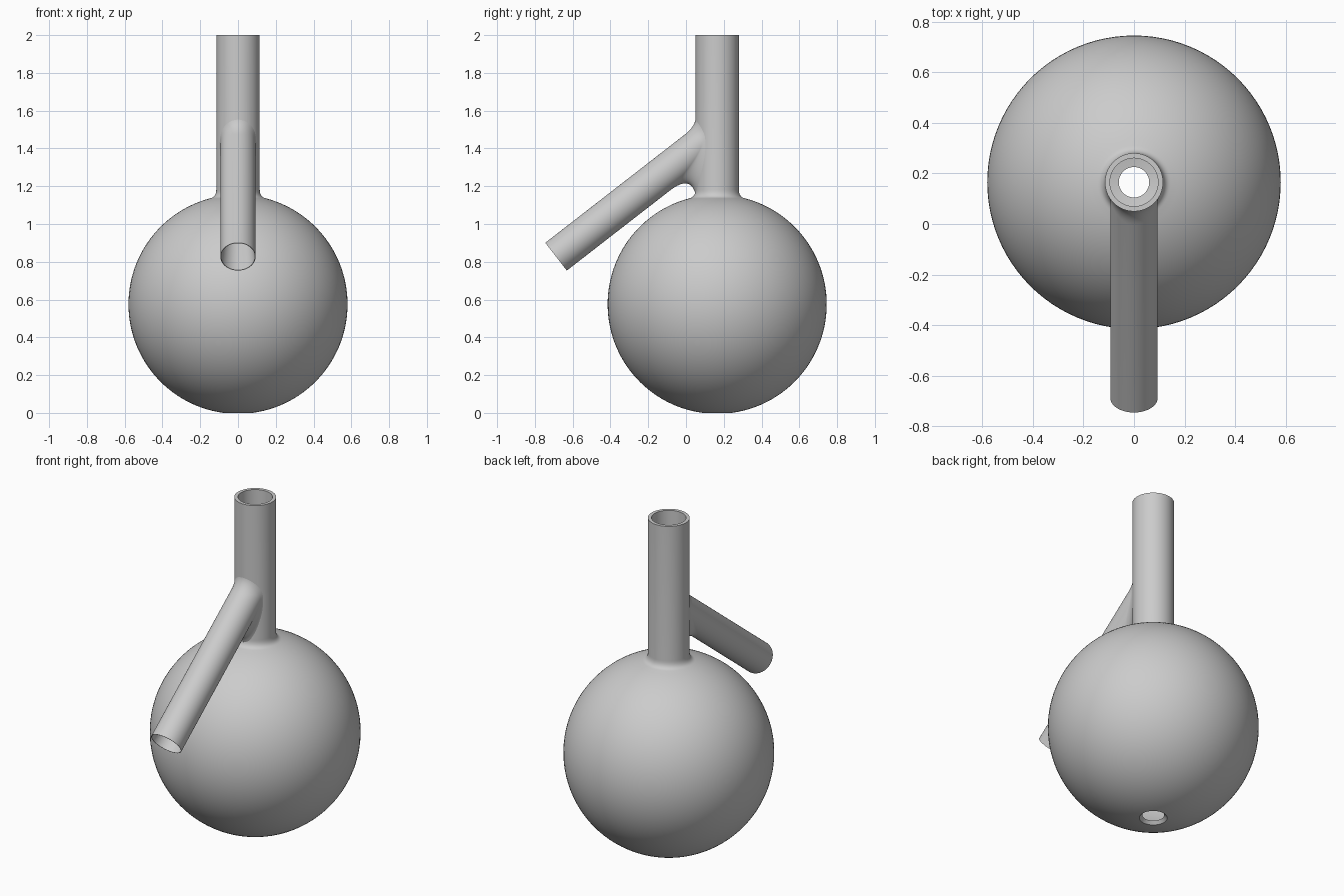
import bpy, bmesh, math
from mathutils import Vector

old = bpy.data.objects.get("Cube")
if old:
    bpy.data.objects.remove(old, do_unlink=True)

# Material
grey = bpy.data.materials.new("plain_grey")
grey.use_nodes = True
colour = (0.6, 0.6, 0.6, 1)
grey.diffuse_color = colour
grey.node_tree.nodes["Principled BSDF"].inputs["Base Color"].default_value = colour

SEG = 96
AXIS_Y = 0.165                      # neck and bulb axis
BULB_Z, BULB_R, WALL = 0.575, 0.58, 0.02
NECK_R, BORE_R = 0.115, 0.095


def bezier(a, b, c, steps=8):
    """Quadratic curve through a and c, pulled towards b."""
    a, b, c = Vector(a), Vector(b), Vector(c)
    return [a * (1 - t) ** 2 + b * 2 * t * (1 - t) + c * t * t
            for t in (i / steps for i in range(steps + 1))]


def closed_skin(name, loops):
    """Skin a ring of closed loops into one watertight object."""
    bm = bmesh.new()
    rows = [[bm.verts.new(p) for p in loop] for loop in loops]
    for i, row in enumerate(rows):
        nxt = rows[(i + 1) % len(rows)]
        for j in range(len(row)):
            k = (j + 1) % len(row)
            bm.faces.new((row[j], row[k], nxt[k], nxt[j]))
    bmesh.ops.recalc_face_normals(bm, faces=bm.faces)
    mesh = bpy.data.meshes.new(name)
    bm.to_mesh(mesh)
    bm.free()
    mesh.materials.append(grey)
    ob = bpy.data.objects.new(name, mesh)
    bpy.context.collection.objects.link(ob)
    return ob


def select_only(ob):
    bpy.ops.object.select_all(action='DESELECT')
    ob.select_set(True)
    bpy.context.view_layer.objects.active = ob


def bulb_arc(radius, r_low, r_high, steps=56):
    """Arc from the bottom hole up to the neck."""
    a0 = math.asin(r_low / radius)
    a1 = math.pi - math.asin(r_high / radius)
    angles = [a0 + (a1 - a0) * i / steps for i in range(steps + 1)]
    return [Vector((radius * math.sin(a), BULB_Z - radius * math.cos(a))) for a in angles]


# Flask: hollow bulb with open neck and bottom hole
outer = bulb_arc(BULB_R, 0.077, 0.145)
corner = BULB_Z + math.sqrt(BULB_R ** 2 - NECK_R ** 2)
outer += bezier(outer[-1], (NECK_R, corner), (NECK_R, corner + 0.04))[1:]
outer.append(Vector((NECK_R, 2)))
inner = bulb_arc(BULB_R - WALL, 0.06, 0.12)
corner = BULB_Z + math.sqrt((BULB_R - WALL) ** 2 - BORE_R ** 2)
inner += bezier(inner[-1], (BORE_R, corner), (BORE_R, corner + 0.04))[1:]
inner.append(Vector((BORE_R, 2)))
profile = outer + inner[::-1]
turns = [2 * math.pi * i / SEG for i in range(SEG)]
flask = closed_skin("flask_body", [
    [(p.x * math.cos(a), AXIS_Y + p.x * math.sin(a), p.y) for p in profile] for a in turns])

# Side arm: sloping tube flared into the neck
MOUTH = Vector((0, -0.688, 0.827))
ALONG = Vector((0, 0.79, 0.613)).normalized()
UP = Vector((0, -ALONG.z, ALONG.y))
ARM_R, ARM_BORE = 0.093, 0.07


def neck_front(x, radius):
    return AXIS_Y - math.sqrt(radius ** 2 - x ** 2)


def arm_point(r, a, dist=0.0):
    return MOUTH + Vector((r * math.cos(a), 0, 0)) + UP * (r * math.sin(a)) + ALONG * dist


def reach(r, a, radius):
    """Follow the tube wall until it meets the neck."""
    p = arm_point(r, a)
    return p + ALONG * ((neck_front(p.x, radius) - p.y) / ALONG.y)


loops = []
for a in turns:
    s = math.sin(a)
    hit = reach(ARM_R, a, NECK_R)
    back = 0.02 + (0.05 if s > 0 else 0.15) * s * s
    qx = hit.x * 1.1
    foot = Vector((qx, neck_front(qx, NECK_R - 0.002), hit.z + (0.05 if s > 0 else 0.13) * s))
    pull = hit - ALONG * 0.03 * max(0, -s)
    flare = bezier(hit - ALONG * back, pull, foot, 10)
    bore = [reach(ARM_BORE, a, BORE_R + 0.002), arm_point(ARM_BORE, a, 0.3),
            arm_point(ARM_R - 0.003, a)]
    loops.append(bore + [arm_point(ARM_R, a)] + flare)
arm = closed_skin("side_arm", loops)

# Opening from the side arm into the neck
start, end = MOUTH + ALONG * 0.5, MOUTH + ALONG * ((AXIS_Y - MOUTH.y) / ALONG.y)
bpy.ops.mesh.primitive_cylinder_add(
    vertices=SEG, radius=ARM_BORE + 0.002, depth=(end - start).length,
    location=(start + end) / 2, rotation=ALONG.to_track_quat('Z', 'Y').to_euler())
cutter = bpy.context.object
cutter.name = "arm_opening_cutter"
cutter.hide_render = True
cutter.data.materials.append(grey)
cut = flask.modifiers.new("arm_opening", 'BOOLEAN')
cut.operation = 'DIFFERENCE'
cut.solver = 'EXACT'
cut.object = cutter
select_only(flask)
bpy.ops.object.modifier_apply(modifier=cut.name)
bpy.data.objects.remove(cutter, do_unlink=True)

for ob in (flask, arm):
    select_only(ob)
    bpy.ops.object.shade_smooth_by_angle(angle=math.radians(35))
